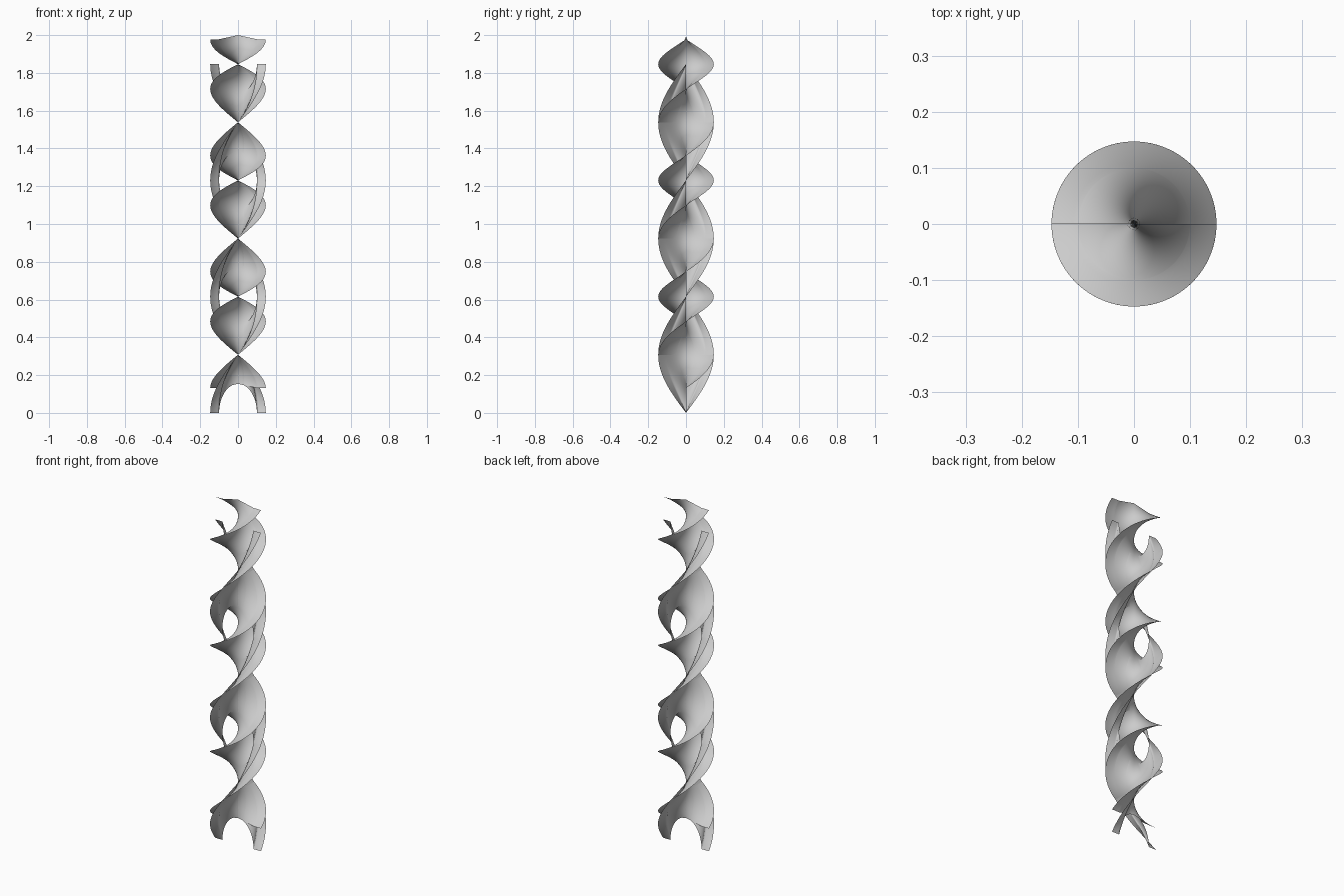
import bpy, bmesh, math
from math import pi, sin, cos, sqrt

if "Cube" in bpy.data.objects:
    bpy.data.objects.remove(bpy.data.objects["Cube"], do_unlink=True)

R = 0.147            # outer radius
HOLE = 0.1           # radius of the openings
P = 2 / 3.25         # height of one full turn
Q = P / 4

grey = bpy.data.materials.new("light grey")
grey.use_nodes = True
colour = (0.6, 0.6, 0.6, 1)
grey.diffuse_color = colour
grey.node_tree.nodes["Principled BSDF"].inputs["Base Color"].default_value = colour

# radii packed closely where the openings turn vertical
radii = [HOLE * sin(pi / 2 * i / 18) for i in range(19)]
radii += [HOLE + (R - HOLE) * i / 5 for i in range(1, 6)]


def fast_height(r, a):
    return Q + P * a / (2 * pi) - 0.022 * cos(a) * min(1, abs(r) / HOLE)


def slow_height(r, a):
    swing = 2 * a / pi - 1
    arch = 1 - sqrt(max(0, 1 - (r / HOLE) ** 2))
    w = abs(swing)
    bend = w * arch + (1 - w) * (r / R) ** 2
    return Q + P * a / (2 * pi) + Q * swing * bend


def sheet(name, rs, angle, steps, height, turn=0, lift=0):
    """Sweep a radial row of points around the axis."""
    bm = bmesh.new()
    rows = []
    for i in range(steps + 1):
        a = angle * i / steps
        rows.append([bm.verts.new((r * cos(a + turn), r * sin(a + turn), height(r, a) + lift))
                     for r in rs])
    for p, q in zip(rows, rows[1:]):
        for j in range(len(rs) - 1):
            bm.faces.new((p[j], p[j + 1], q[j + 1], q[j])).smooth = True
    me = bpy.data.meshes.new(name)
    bm.to_mesh(me)
    bm.free()
    me.materials.append(grey)
    ob = bpy.data.objects.new(name, me)
    bpy.context.collection.objects.link(ob)


# continuous inner spiral, three turns
both = [-r for r in reversed(radii[1:])] + radii
sheet("inner_spiral", both, 6 * pi, 288, fast_height)

# slower arched half turns, a pair on each level
for level in range(3):
    for side, word in enumerate(("left", "right")):
        sheet(f"arched_wing_{word}_{level + 1}", radii, pi, 64, slow_height,
              turn=pi * side, lift=P * level)
